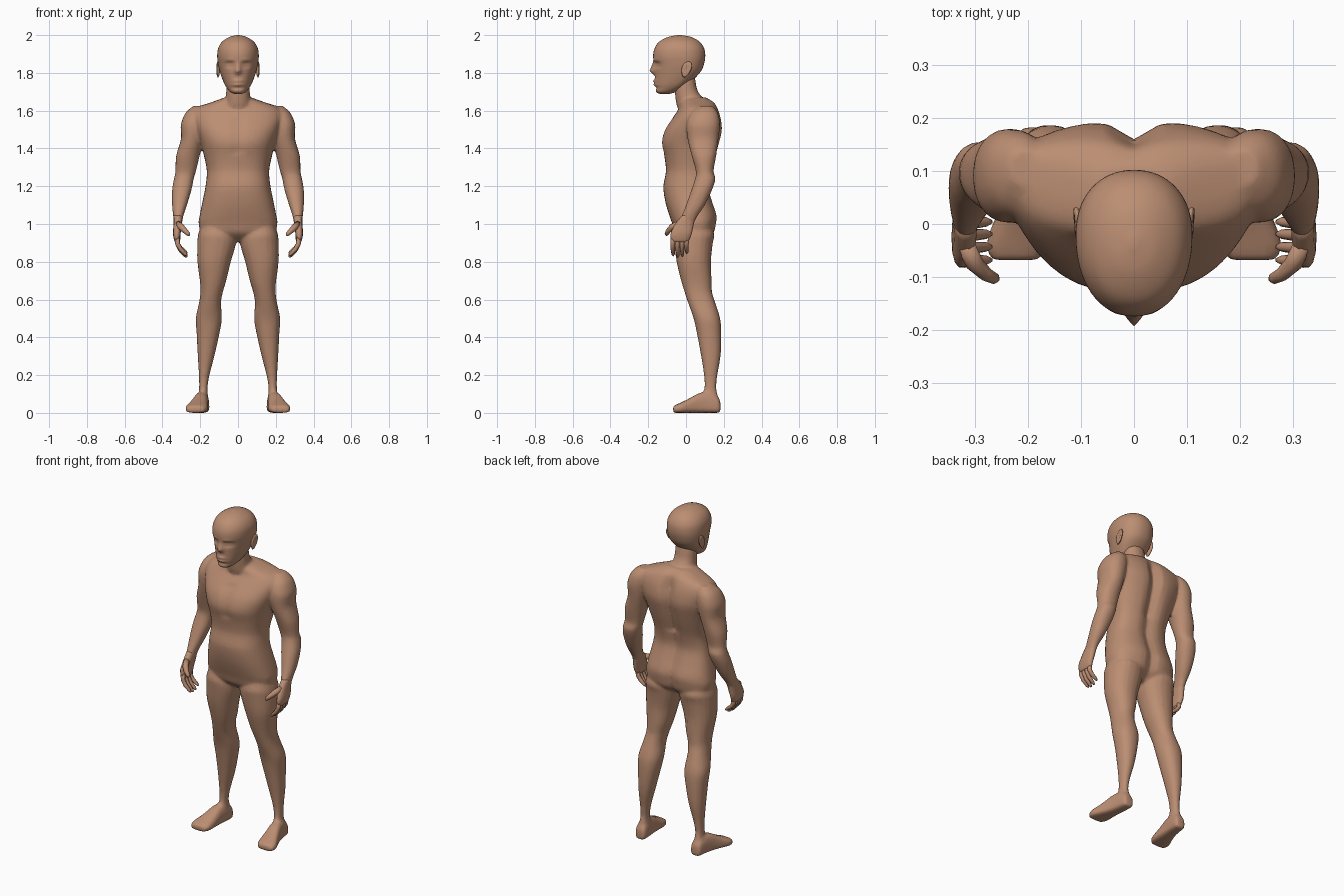
import bpy, bmesh, math
from mathutils import Vector

skin = bpy.data.materials.new("skin")
skin.diffuse_color = (0.50, 0.27, 0.17, 1)


def smooth_rows(rows, steps):
    """Catmull-Rom interpolation of section rows."""
    out = []
    for i in range(len(rows) - 1):
        a, b = rows[max(i - 1, 0)], rows[i]
        c, d = rows[i + 1], rows[min(i + 2, len(rows) - 1)]
        for k in range(steps):
            t = k / steps
            out.append([0.5 * (2 * q + (r - p) * t + (2 * p - 5 * q + 4 * r - s) * t * t
                               + (3 * q - p - 3 * r + s) * t ** 3)
                        for p, q, r, s in zip(a, b, c, d)])
    out.append(list(rows[-1]))
    return out


def skin_rings(bm, rings):
    """Bridge closed rings of points and cap both ends."""
    vs = [[bm.verts.new(p) for p in ring] for ring in rings]
    n = len(vs[0])
    for a, b in zip(vs, vs[1:]):
        for i in range(n):
            bm.faces.new((a[i], a[(i + 1) % n], b[(i + 1) % n], b[i]))
    bm.faces.new(vs[0][::-1])
    bm.faces.new(vs[-1])


def section(row, n, power):
    """Superellipse from (level, centre, half width, widest v, low v, high v)."""
    t, c, h, mid, lo, hi = row
    pts = []
    for i in range(n):
        a = 2 * math.pi * i / n
        u, v = math.cos(a), math.sin(a)
        u = math.copysign(abs(u) ** (2 / power), u)
        v = math.copysign(abs(v) ** (2 / power), v)
        pts.append((c + h * u, mid + v * ((hi - mid) if v > 0 else (mid - lo)), t))
    return pts


def limb(bm, rows, side, n=20, steps=3, power=2.2):
    """Upright limb from (z, x0, x1, y0, y1) rows."""
    full = [(z, (a + b) / 2, (b - a) / 2, (c + d) / 2, c, d) for z, a, b, c, d in rows]
    skin_rings(bm, [[(x * side, y, z) for x, y, z in section(r, n, power)]
                    for r in smooth_rows(full, steps)])


def tube(bm, path, radii, side, n=8):
    """Round tube along a path, used for fingers."""
    pts = [Vector((x * side, y, z)) for x, y, z in path]
    rings = []
    for i, p in enumerate(pts):
        d = (pts[min(i + 1, len(pts) - 1)] - pts[max(i - 1, 0)]).normalized()
        e = d.cross(Vector((0, 1, 0))).normalized()
        f = d.cross(e)
        rings.append([p + radii[i] * (e * math.cos(2 * math.pi * k / n)
                                      + f * math.sin(2 * math.pi * k / n)) for k in range(n)])
    skin_rings(bm, rings)


def finish(bm, name):
    bmesh.ops.recalc_face_normals(bm, faces=bm.faces)
    me = bpy.data.meshes.new(name)
    bm.to_mesh(me)
    bm.free()
    me.materials.append(skin)
    for p in me.polygons:
        p.use_smooth = True
    ob = bpy.data.objects.new(name, me)
    bpy.context.collection.objects.link(ob)
    return ob


# Body: torso, neck, arms, legs and feet fused into one skin
body = bmesh.new()

# torso rows: z, half width, side y, front y, back y
torso = [(.905, .06, .05, .0, .10), (.95, .185, .05, -.055, .148), (1.0, .208, .05, -.072, .162),
         (1.05, .202, .045, -.09, .165), (1.12, .188, .04, -.11, .142), (1.2, .172, .035, -.12, .122),
         (1.28, .165, .04, -.106, .135), (1.36, .18, .05, -.115, .16), (1.43, .198, .06, -.13, .18),
         (1.5, .222, .07, -.112, .195), (1.57, .24, .085, -.065, .185), (1.615, .22, .095, -.035, .168),
         (1.645, .14, .085, -.03, .15), (1.67, .07, .07, -.02, .11)]
rings = []
for z, h, m, lo, hi in smooth_rows(torso, 3):
    ring = []
    for x, y, _ in section((z, 0, h, m, lo, hi), 40, 2.5):
        if y > m:      # groove of the spine and seat
            depth = .035 if z > 1.3 else .022
            y -= depth * math.exp(-(x / .035) ** 2) * min(1, (1.68 - z) / .1)
        elif 1.36 < z < 1.56:      # shallow chest parting
            y += .008 * math.exp(-(x / .025) ** 2)
        ring.append((x, y, z))
    rings.append(ring)
skin_rings(body, rings)

neck = [(1.58, -.085, .085, -.03, .14), (1.63, -.075, .075, -.05, .12), (1.67, -.066, .066, -.056, .085),
        (1.71, -.062, .062, -.06, .06), (1.76, -.06, .06, -.055, .05), (1.79, -.05, .05, -.05, .045)]
limb(body, neck, 1)

arm = [(1.625, .17, .235, .07, .14), (1.60, .16, .268, .035, .162), (1.57, .16, .288, .015, .175),
       (1.52, .165, .304, .002, .18), (1.45, .18, .302, .008, .172), (1.36, .203, .328, .03, .16),
       (1.28, .222, .331, .052, .146), (1.24, .234, .339, .048, .156), (1.18, .246, .349, .028, .138),
       (1.1, .27, .349, .0, .10), (1.04, .29, .343, -.024, .06), (1.0, .296, .338, -.035, .042)]
leg = [(1.03, .06, .18, -.03, .11), (.95, .02, .21, -.063, .15), (.9, .01, .215, -.062, .142),
       (.8, .038, .215, -.05, .132), (.7, .062, .202, -.026, .136), (.64, .08, .199, -.008, .138),
       (.58, .09, .207, .012, .156), (.5, .085, .224, .04, .181), (.42, .098, .219, .058, .187),
       (.3, .125, .213, .08, .183), (.2, .151, .207, .095, .166), (.13, .162, .206, .097, .16),
       (.08, .158, .212, .08, .172), (.03, .16, .214, .08, .176)]
# foot rows: y, centre x, half width, widest z, sole, top
foot = [(.182, .185, .026, .03, 0, .06), (.165, .186, .034, .03, 0, .09), (.12, .19, .037, .03, 0, .11),
        (.07, .198, .041, .03, 0, .105), (.02, .208, .050, .025, 0, .078), (-.02, .217, .058, .02, 0, .058),
        (-.045, .221, .058, .02, 0, .047), (-.068, .224, .045, .018, 0, .036)]
for side in (1, -1):
    limb(body, arm, side)
    limb(body, leg, side)
    skin_rings(body, [[(u * side, t, v) for u, v, t in section(r, 20, 2.8)]
                      for r in smooth_rows(foot, 3)])

ob = finish(body, "body")
mod = ob.modifiers.new("fuse", 'REMESH')
mod.mode = 'VOXEL'
mod.voxel_size = 0.008
mod.use_smooth_shade = True
mod = ob.modifiers.new("soften", 'SMOOTH')
mod.factor = 0.5
mod.iterations = 5
mod = ob.modifiers.new("lighten", 'DECIMATE')
mod.ratio = 0.3

# Hands: palm, four curled fingers and a thumb
palm = [(1.045, .296, .340, -.022, .052), (1.0, .296, .341, -.058, .042),
        (.95, .304, .344, -.082, .032), (.915, .306, .338, -.08, .018), (.905, .311, .332, -.07, .008)]
for side, label in ((1, "left"), (-1, "right")):
    hand = bmesh.new()
    limb(hand, palm, side, n=14, power=2.5)
    for y, drop in ((-.068, .008), (-.043, 0), (-.019, .004), (.004, .02)):
        tube(hand, [(.322, y, .93), (.320, y - .002, .895), (.304, y - .002, .862 + drop * .5),
                    (.278, y, .832 + drop), (.269, y, .824 + drop)], [.013, .0125, .0115, .009, .004], side)
    tube(hand, [(.317, -.04, 1.0), (.300, -.075, .983), (.280, -.094, .963), (.262, -.103, .946),
                (.256, -.104, .940)], [.017, .017, .014, .011, .004], side)
    finish(hand, label + "_hand")

# Head: rows of z, half width, side y, front y, back y
head_rows = [(1.688, .018, -.12, -.138, -.09), (1.70, .042, -.10, -.158, -.05),
             (1.73, .066, -.06, -.163, .0), (1.77, .084, -.03, -.165, .045),
             (1.81, .097, -.015, -.166, .08), (1.85, .106, -.015, -.168, .096),
             (1.89, .110, -.02, -.174, .102), (1.93, .105, -.025, -.166, .096),
             (1.965, .084, -.03, -.142, .072), (1.99, .046, -.035, -.095, .028),
             (2.0, .008, -.035, -.045, -.025)]


def bump(v, centre, width):
    return math.exp(-((v - centre) / width) ** 2)


def face_offset(x, z):
    """Forward offset of nose, lips, brow and eye sockets."""
    ax = abs(x)
    d = -.016 * bump(ax, .043, .021) * bump(z, 1.843, .014)
    d += .009 * bump(ax, .043, .017) * bump(z, 1.842, .006)
    d += .004 * bump(ax, .04, .03) * bump(z, 1.868, .009)
    if 1.785 < z < 1.87:
        t = (1.87 - z) / .06
        rise = t if t < 1 else max(0, (z - 1.785) / .025)
        d += .027 * rise * bump(x, 0, .009 + .006 * min(t, 1))
    d += .010 * bump(x, 0, .026) * (bump(z, 1.757, .007) + bump(z, 1.738, .007))
    d -= .006 * bump(x, 0, .04) * bump(z, 1.72, .009)
    return d


head = bmesh.new()
rings = []
for z, h, m, lo, hi in smooth_rows(head_rows, 6):
    rings.append([(x, y - face_offset(x, z) if y < m - .03 else y, z)
                  for x, y, _ in section((z, 0, h, m, lo, hi), 64, 2.15)])
skin_rings(head, rings)
finish(head, "head")

# Ears: flattened, tilted shells with a hollowed outer face
for side, label in ((1, "left"), (-1, "right")):
    ear = bmesh.new()
    bmesh.ops.create_uvsphere(ear, u_segments=14, v_segments=10, radius=1)
    for v in ear.verts:
        x, y, z = v.co
        if x > 0:
            x -= .9 * math.exp(-(y * y + z * z) / .3)
        y *= .026 * (1 + .25 * z)
        z *= .042
        v.co = (side * (.106 + .011 * x + .15 * max(y, 0)), y + .002 + .25 * z, 1.818 + z)
    finish(ear, label + "_ear")
